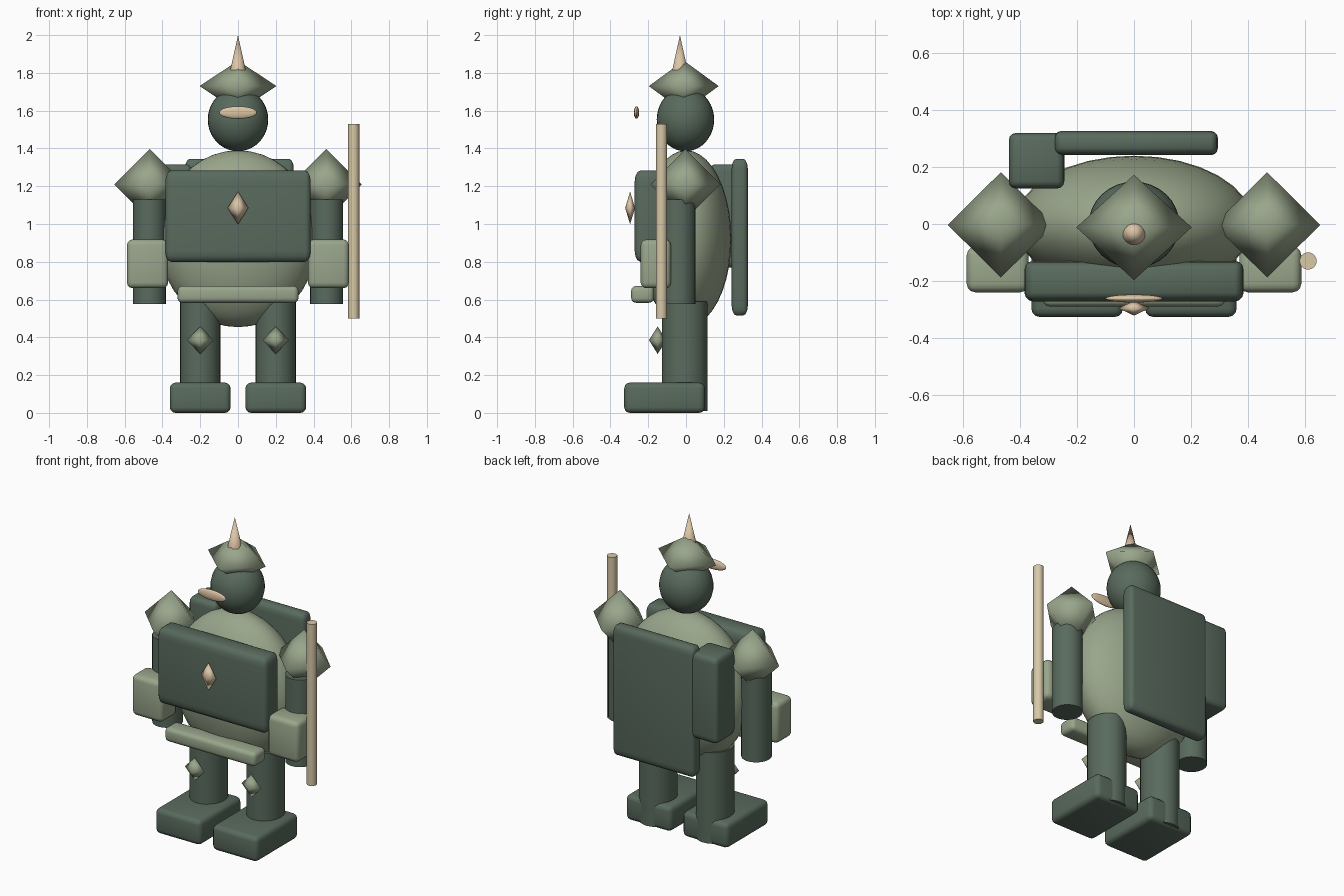
import bpy, bmesh
from mathutils import Vector, Matrix

cube = bpy.data.objects.get("Cube")
if cube:
    bpy.data.objects.remove(cube, do_unlink=True)


def material(name, rgb):
    mat = bpy.data.materials.new(name)
    mat.use_nodes = True
    color = (*rgb, 1)
    mat.diffuse_color = color
    mat.node_tree.nodes["Principled BSDF"].inputs["Base Color"].default_value = color
    return mat


DARK = material("dark green", (0.10, 0.145, 0.11))
LIGHT = material("sage green", (0.32, 0.38, 0.26))
BONE = material("bone", (0.72, 0.56, 0.38))
WOOD = material("pale wood", (0.68, 0.58, 0.39))


def finish(name, bm, mat, center, scale=(1, 1, 1), sharp=False):
    """Place the mesh, shade it smooth and keep hard rims where asked."""
    bmesh.ops.transform(bm, verts=bm.verts, matrix=Matrix.Diagonal((*scale, 1)))
    bmesh.ops.recalc_face_normals(bm, faces=bm.faces)
    for f in bm.faces:
        f.smooth = True
    if sharp:
        for e in bm.edges:
            e.smooth = e.calc_face_angle(0) < 0.9
    mesh = bpy.data.meshes.new(name)
    bm.to_mesh(mesh)
    bm.free()
    mesh.materials.append(mat)
    obj = bpy.data.objects.new(name, mesh)
    obj.location = center
    bpy.context.collection.objects.link(obj)
    return obj


def ball(name, mat, center, radii):
    bm = bmesh.new()
    bmesh.ops.create_uvsphere(bm, u_segments=32, v_segments=20, radius=1)
    return finish(name, bm, mat, center, radii)


def gem(name, mat, center, radii):
    """Eight-sided stone with a soft sheen."""
    bm = bmesh.new()
    top, bottom = bm.verts.new((0, 0, 1)), bm.verts.new((0, 0, -1))
    ring = [bm.verts.new(p) for p in ((1, 0, 0), (0, 1, 0), (-1, 0, 0), (0, -1, 0))]
    for i in range(4):
        a, b = ring[i], ring[(i + 1) % 4]
        bm.faces.new((a, b, top))
        bm.faces.new((b, a, bottom))
    return finish(name, bm, mat, center, radii)


def rod(name, mat, center, radii, height, tip=1):
    bm = bmesh.new()
    bmesh.ops.create_cone(bm, cap_ends=True, segments=24, radius1=1, radius2=tip, depth=height)
    return finish(name, bm, mat, center, (*radii, 1), sharp=True)


def block(name, mat, low, high, bevel=0.03, stretch=1):
    """Rounded box between two corners; stretch lengthens its bevels upward."""
    low, high = Vector(low), Vector(high)
    size = high - low
    size.z /= stretch
    bm = bmesh.new()
    bmesh.ops.create_cube(bm, size=1)
    bmesh.ops.scale(bm, verts=bm.verts, vec=size)
    bmesh.ops.bevel(bm, geom=bm.edges[:], offset=bevel, segments=3, profile=0.5, affect='EDGES')
    return finish(name, bm, mat, (low + high) / 2, (1, 1, stretch))


# Torso, head and helmet
ball("torso", LIGHT, (0, 0, 0.922), (0.42, 0.24, 0.468))
ball("head", DARK, (0, -0.003, 1.553), (0.16, 0.152, 0.168))
gem("helmet", LIGHT, (0, -0.012, 1.73), (0.203, 0.185, 0.135))
rod("helmet_spike", BONE, (0, -0.032, 1.907), (0.041, 0.041), 0.186, tip=0)
ball("visor", BONE, (0, -0.262, 1.59), (0.1, 0.014, 0.033))

# Chest, belt and back gear
block("chest_plate", DARK, (-0.385, -0.272, 0.8), (0.385, -0.13, 1.283), stretch=2)
gem("chest_gem", BONE, (0, -0.296, 1.085), (0.055, 0.026, 0.087))
block("belt", LIGHT, (-0.32, -0.29, 0.583), (0.32, -0.17, 0.672), bevel=0.025)
block("back_plate", DARK, (-0.28, 0.242, 0.515), (0.295, 0.327, 1.345), bevel=0.025, stretch=2)
block("back_pouch", DARK, (-0.44, 0.125, 0.77), (-0.245, 0.32, 1.315), bevel=0.025, stretch=1.5)

# Limbs on both sides
for side, s in (("left", 1), ("right", -1)):
    gem(side + "_shoulder", LIGHT, (s * 0.468, -0.003, 1.21), (0.187, 0.185, 0.187))
    rod(side + "_arm", DARK, (s * 0.469, -0.04, 0.853), (0.088, 0.09), 0.555)
    block(side + "_gauntlet", LIGHT, (s * 0.479 - 0.109, -0.24, 0.66),
          (s * 0.479 + 0.109, -0.08, 0.918))
    rod(side + "_leg", DARK, (s * 0.2, -0.007, 0.3), (0.108, 0.12), 0.58)
    gem(side + "_knee_gem", LIGHT, (s * 0.2, -0.15, 0.385), (0.07, 0.046, 0.073))
    block(side + "_foot", DARK, (s * 0.2 - 0.161, -0.327, 0), (s * 0.2 + 0.161, 0.1, 0.16))

# Staff beside the left hand
rod("staff", WOOD, (0.612, -0.13, 1.015), (0.03, 0.03), 1.03)
